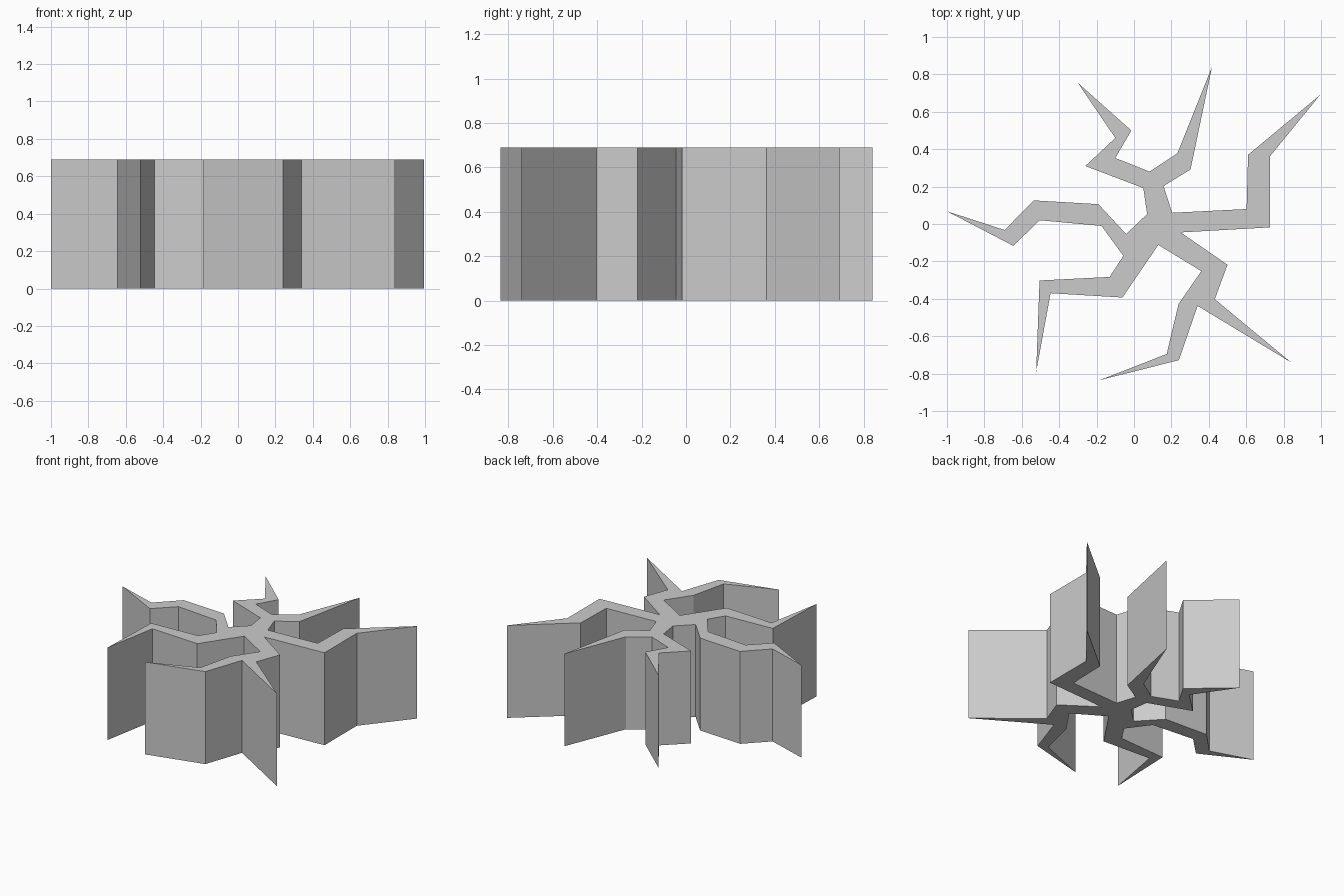
import bpy, bmesh

HEIGHT = 0.69

# Outline of the crack, arm by arm, counter-clockwise
right_arm = [(0.25, -0.045), (0.727, -0.018), (0.727, 0.362), (0.995, 0.69),
             (0.61, 0.37), (0.602, 0.08), (0.204, 0.06)]
top_arm = [(0.158, 0.203), (0.302, 0.291), (0.417, 0.84), (0.232, 0.378), (0.083, 0.28)]
back_left_arm = [(-0.10, 0.353), (-0.014, 0.50), (-0.30, 0.754), (-0.10, 0.46),
                 (-0.26, 0.31), (0.05, 0.192), (0.07, 0.053)]
left_arm = [(-0.042, -0.054), (-0.19, 0.106), (-0.535, 0.126), (-0.692, -0.032),
            (-1.0, 0.068), (-0.645, -0.117), (-0.505, 0.02), (-0.174, -0.01), (-0.057, -0.17)]
front_left_arm = [(-0.13, -0.283), (-0.505, -0.302), (-0.523, -0.79),
                  (-0.446, -0.37), (-0.062, -0.393), (0.13, -0.112)]
forked_arm = [(0.36, -0.252), (0.238, -0.428), (0.175, -0.695), (-0.184, -0.835),
              (0.24, -0.728), (0.34, -0.438), (0.84, -0.74), (0.432, -0.402), (0.50, -0.218)]
outline = right_arm + top_arm + back_left_arm + left_arm + front_left_arm + forked_arm

# Extrude the outline straight up into a flat-topped solid
bm = bmesh.new()
base = bm.faces.new([bm.verts.new((x, y, 0)) for x, y in outline])
extruded = bmesh.ops.extrude_face_region(bm, geom=[base], use_keep_orig=True)
top_verts = [g for g in extruded["geom"] if isinstance(g, bmesh.types.BMVert)]
bmesh.ops.translate(bm, verts=top_verts, vec=(0, 0, HEIGHT))
bmesh.ops.recalc_face_normals(bm, faces=bm.faces)

mesh = bpy.data.meshes.new("branching_crack")
bm.to_mesh(mesh)
bm.free()
bpy.context.collection.objects.link(bpy.data.objects.new("branching_crack", mesh))
